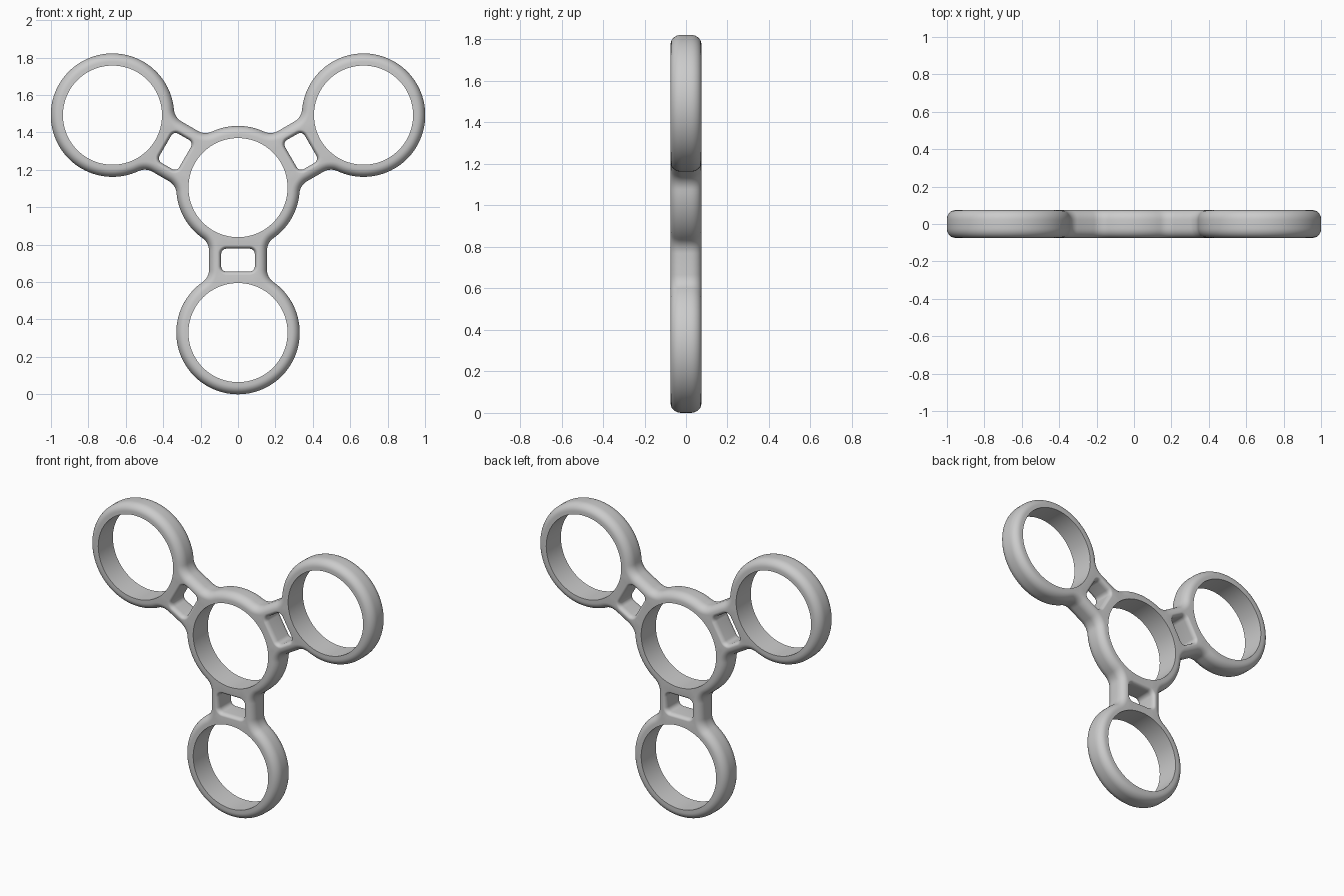
import bpy, bmesh
from math import sin, cos, pi, atan2, sqrt, radians

if "Cube" in bpy.data.objects:
    bpy.data.objects.remove(bpy.data.objects["Cube"])

CZ, DIST = 1.105, 0.775        # hub height, hub-to-ring distance
R, BORE, H = 0.33, 0.265, 0.074  # ring radius, bore radius, half thickness
ARM, FIL = 0.155, 0.08         # arm half width, fillet radius


def arc(cx, cy, r, a0, a1, n, sign=1):
    """Points on an arc as (x, y, nx, ny); sign -1 flips the normals."""
    out = []
    for i in range(n + 1):
        a = a0 + (a1 - a0) * i / n
        out.append((cx + r * cos(a), cy + r * sin(a), sign * cos(a), sign * sin(a)))
    return out


def turn(pts, t):
    c, s = cos(t), sin(t)
    return [(x * c - y * s, x * s + y * c, nx * c - ny * s, nx * s + ny * c)
            for x, y, nx, ny in pts]


def rounded(inset, height, n=7):
    """Cross-section of a rounded edge from front to back as (inset, y)."""
    half = [(inset * (1 - sin(pi / 2 * i / n)), -H + height * (1 - cos(pi / 2 * i / n)))
            for i in range(n + 1)]
    return half + [(d, -y) for d, y in reversed(half)]


bm = bmesh.new()
rims = ([], [])


def wall(pts, section):
    """Sweep a section round a closed outline; its end loops bound the flat faces."""
    loops = [[bm.verts.new((x - nx * d, y, CZ + z - nz * d)) for x, z, nx, nz in pts]
             for d, y in section]
    n = len(pts)
    for a, b in zip(loops, loops[1:]):
        for i in range(n):
            j = (i + 1) % n
            bm.faces.new((a[i], a[j], b[j], b[i]))
    for rim, lp in zip(rims, (loops[0], loops[-1])):
        rim += [bm.edges.get((lp[i], lp[(i + 1) % n])) for i in range(n)]


# one arm of the outline: hub arc, two fillets, ring; then mirrored
fv = ARM + FIL
fu = sqrt((R + FIL) ** 2 - fv ** 2)
a = atan2(fv, fu)
half = arc(0, 0, R, -pi / 3, -a, 8)
half += arc(fu, -fv, FIL, pi - a, pi / 2, 8, -1)[1:]
half += arc(DIST - fu, -fv, FIL, pi / 2, a, 8, -1)
half += arc(DIST, 0, R, pi + a, 2 * pi, 40)[1:]
arm = half + [(x, -y, nx, -ny) for x, y, nx, ny in reversed(half[1:-1])]

# window between each pair of rings
slot = []
sr, su, sv = 0.028, 0.061, 0.09
for k, (i, j) in enumerate(((1, 1), (-1, 1), (-1, -1), (1, -1))):
    slot += arc(DIST / 2 + i * (su - sr), j * (sv - sr), sr,
                k * pi / 2, (k + 1) * pi / 2, 6, 1)
slot = [(x, y, -nx, -ny) for x, y, nx, ny in slot]

angles = [radians(t) for t in (-90, 30, 150)]
wall([p for t in angles for p in turn(arm, t)], rounded(0.044, 0.052))
straight = [(0, -H), (0, H)]
wall(arc(0, 0, BORE, 0, 2 * pi, 96, -1)[:-1], straight)
for t in angles:
    wall(turn(slot, t), rounded(0.019, 0.03))
    wall(turn(arc(DIST, 0, BORE, 0, 2 * pi, 96, -1)[:-1], t), straight)

# flat front and back faces
for rim, ny in zip(rims, (-1, 1)):
    bmesh.ops.triangle_fill(bm, edges=rim, use_beauty=True, normal=(0, ny, 0))
bmesh.ops.recalc_face_normals(bm, faces=bm.faces[:])

mesh = bpy.data.meshes.new("spinner_body")
bm.to_mesh(mesh)
bm.free()
body = bpy.data.objects.new("spinner_body", mesh)
bpy.context.collection.objects.link(body)
bpy.context.view_layer.objects.active = body
body.select_set(True)
bpy.ops.object.shade_smooth_by_angle(angle=radians(35))
